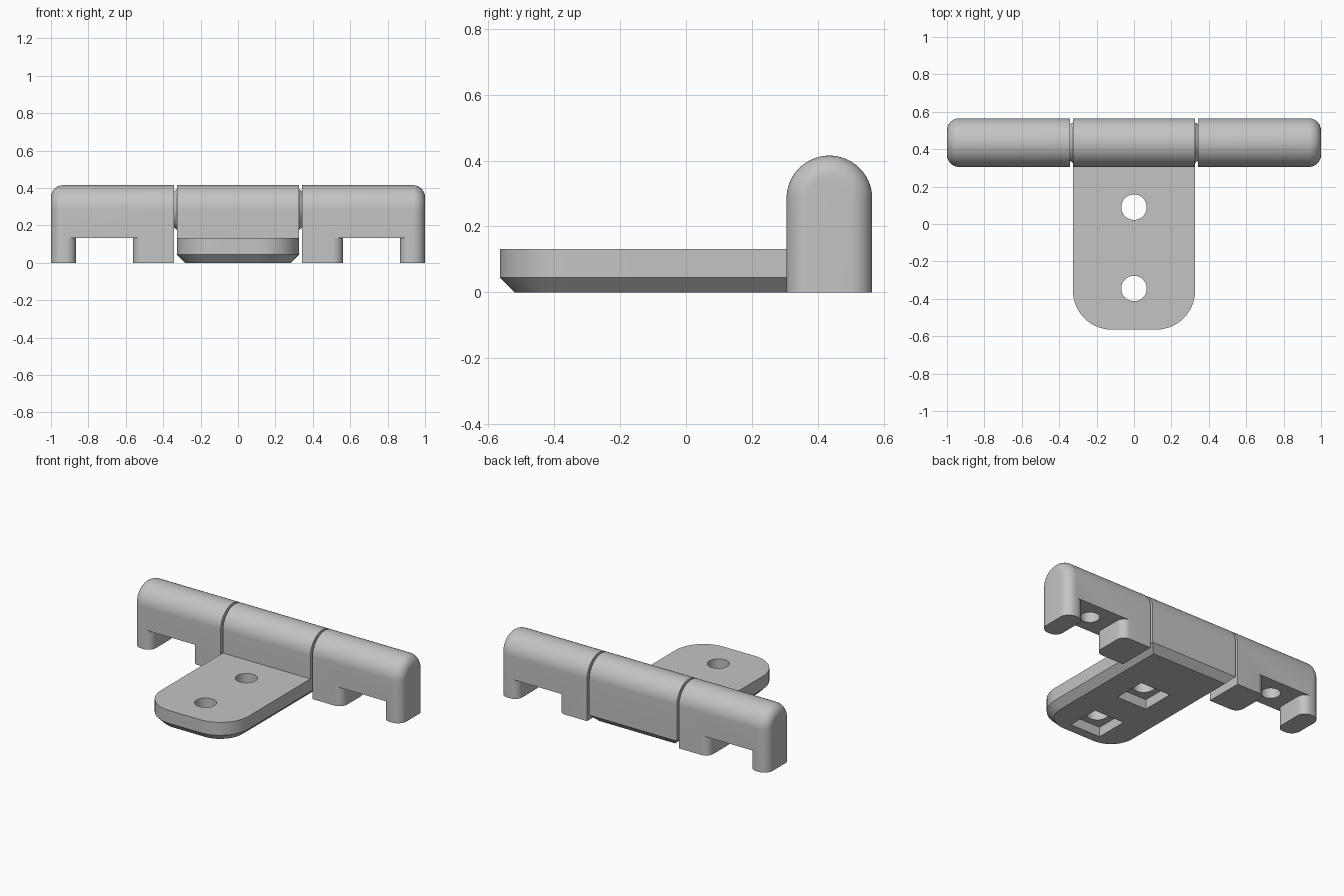
import bpy, bmesh
from math import sin, cos, pi

if "Cube" in bpy.data.objects:
    bpy.data.objects.remove(bpy.data.objects["Cube"])

grey = bpy.data.materials.new("grey_plastic")
grey.diffuse_color = (0.55, 0.55, 0.55, 1)
grey.use_nodes = True
grey.node_tree.nodes["Principled BSDF"].inputs["Base Color"].default_value = grey.diffuse_color

AY, AZ, R = 0.435, 0.285, 0.13      # barrel axis and radius
TOP = 0.132                         # leaf thickness / foot height
MID, GAP, END = 0.327, 0.343, 1.0   # knuckle limits along x


def loft(name, rings):
    """Skin equal-length rings of points and cap both ends."""
    bm = bmesh.new()
    vr = [[bm.verts.new(p) for p in r] for r in rings]
    n = len(vr[0])
    for a, b in zip(vr, vr[1:]):
        for i in range(n):
            j = (i + 1) % n
            bm.faces.new((a[i], a[j], b[j], b[i]))
    bm.faces.new(vr[0])
    bm.faces.new(vr[-1])
    bmesh.ops.recalc_face_normals(bm, faces=bm.faces)
    me = bpy.data.meshes.new(name)
    bm.to_mesh(me)
    bm.free()
    me.materials.append(grey)
    ob = bpy.data.objects.new(name, me)
    bpy.context.collection.objects.link(ob)
    return ob


def arch(x, r, bottom):
    pts = [(x, AY + r * cos(pi * i / 40), AZ + r * sin(pi * i / 40)) for i in range(41)]
    return pts + [(x, AY - r, bottom), (x, AY + r, bottom)]


def circle_x(x, r):
    return [(x, AY + r * cos(pi * i / 32), AZ + r * sin(pi * i / 32)) for i in range(64)]


def circle_z(cx, cy, r, z):
    return [(cx + r * cos(pi * i / 24), cy + r * sin(pi * i / 24), z) for i in range(48)]


def arc(cx, cy, r, a0, a1, n=10):
    return [(cx + r * cos(a0 + (a1 - a0) * i / n), cy + r * sin(a0 + (a1 - a0) * i / n))
            for i in range(n + 1)]


def active(ob):
    bpy.ops.object.select_all(action='DESELECT')
    ob.select_set(True)
    bpy.context.view_layer.objects.active = ob


def cut(ob, cutters):
    for c in cutters:
        m = ob.modifiers.new("cut", 'BOOLEAN')
        m.operation, m.solver, m.object = 'DIFFERENCE', 'EXACT', c
        active(ob)
        bpy.ops.object.modifier_apply(modifier=m.name)
        bpy.data.objects.remove(c)


def smooth(ob):
    active(ob)
    bpy.ops.object.shade_smooth_by_angle(angle=0.5)


# centre leaf: rounded front corners, chamfered underside
def leaf_ring(inset, z):
    w, y, r = MID - inset, 0.565 - inset, 0.21 - inset
    pts = [(w, y), (-w, y)]
    pts += arc(-w + r, -y + r, r, pi, 1.5 * pi, 16) + arc(w - r, -y + r, r, 1.5 * pi, 2 * pi, 16)
    return [(a, b, z) for a, b in pts]


leaf = loft("leaf_plate", [leaf_ring(0.045, 0), leaf_ring(0, 0.045), leaf_ring(0, TOP)])

# bolt holes with square nut pockets below
cutters = []
for y in (0.09, -0.345):
    s = 0.112
    cutters.append(loft("hole_cutter", [circle_z(0, y, 0.068, z) for z in (-0.1, 0.3 if y < 0 else 0.22)]))
    cutters.append(loft("pocket_cutter", [[(-s, y - s, z), (s, y - s, z), (s, y + s, z), (-s, y + s, z)]
                                          for z in (-0.1, 0.065)]))
cut(leaf, cutters)
smooth(leaf)

# centre knuckle standing on the leaf
smooth(loft("centre_knuckle", [arch(-MID, R, TOP), arch(MID, R, TOP)]))

for side, s in (("right", 1), ("left", -1)):
    # side knuckle with a rounded outer end
    f = 0.065
    rings = [arch(s * GAP, R, 0)]
    for k in range(11):
        t = pi / 2 * k / 10
        rings.append(arch(s * (END - f + f * sin(t)), R - f * (1 - cos(t)), 0))
    knuckle = loft(side + "_knuckle", rings)

    # notch between the two feet, leaving their corners rounded
    r, a, b = 0.055, 0.562, 0.865
    lo, hi = AY - R, AY + R
    o = [(a - r, lo - 0.1)] + arc(a - r, lo + r, r, -pi / 2, 0) + arc(a - r, hi - r, r, 0, pi / 2)
    o += [(a - r, hi + 0.1), (b + r, hi + 0.1)]
    o += arc(b + r, hi - r, r, pi / 2, pi) + arc(b + r, lo + r, r, pi, 1.5 * pi) + [(b + r, lo - 0.1)]
    notch = loft("notch_cutter", [[(s * x, y, z) for x, y in o] for z in (-0.1, TOP)])
    # blind screw hole
    hole = loft("screw_cutter", [circle_z(s * 0.713, AY, 0.06, z) for z in (0.05, 0.3)])
    cut(knuckle, [notch, hole])
    smooth(knuckle)

    # conical collar in the gap
    smooth(loft(side + "_collar", [circle_x(s * (MID - 0.005), 0.112), circle_x(s * (GAP + 0.005), 0.092)]))
